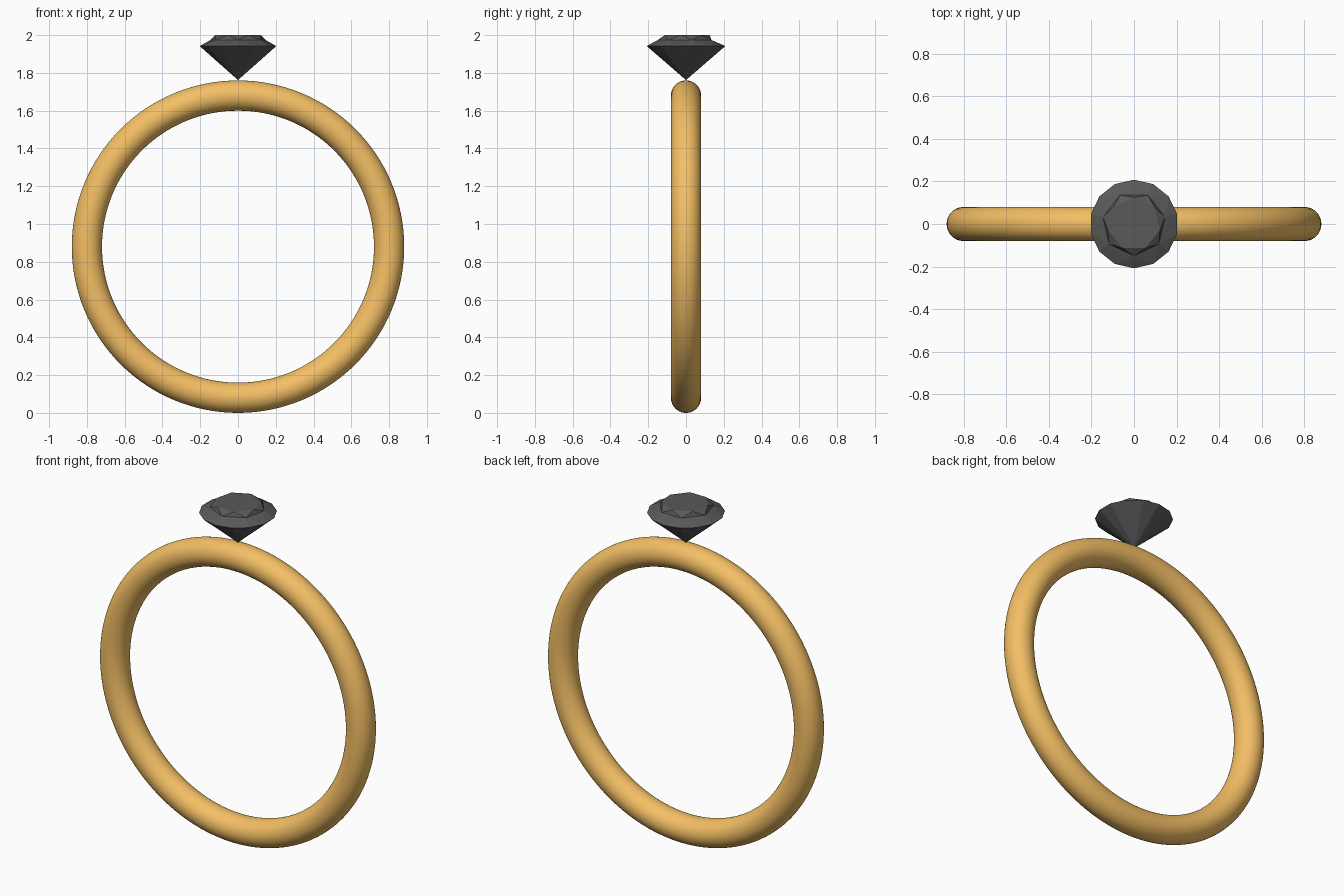
import bpy, bmesh
from math import pi, cos, sin

if "Cube" in bpy.data.objects:
    bpy.data.objects.remove(bpy.data.objects["Cube"])


def paint(obj, name, rgb):
    mat = bpy.data.materials.new(name)
    mat.diffuse_color = (*rgb, 1)
    mat.use_nodes = True
    mat.node_tree.nodes["Principled BSDF"].inputs["Base Color"].default_value = mat.diffuse_color
    obj.data.materials.append(mat)


# Band: smooth upright torus
bpy.ops.mesh.primitive_torus_add(major_radius=0.8, minor_radius=0.08, major_segments=128,
                                 minor_segments=48, location=(0, 0, 0.88), rotation=(pi / 2, 0, 0))
band = bpy.context.object
band.name = "ring_band"
bpy.ops.object.shade_smooth()
paint(band, "gold", (0.9, 0.52, 0.13))

# Gemstone: seven-fold cut with table, star facets, girdle and pointed pavilion
N = 7
STEP = 2 * pi / N
bm = bmesh.new()


def ring(count, radius, z, start):
    return [bm.verts.new((radius * cos(start + 2 * pi * i / count),
                          radius * sin(start + 2 * pi * i / count), z)) for i in range(count)]


table = ring(N, 0.125, 2.0, pi / 2)
star = ring(N, 0.15, 1.974, pi / 2 + STEP / 2)
girdle = ring(2 * N, 0.208, 1.942, pi / 2)
tip = bm.verts.new((0, 0, 1.762))

bm.faces.new(table)
for i in range(N):
    j = (i + 1) % N
    g0, g1, g2 = girdle[2 * i], girdle[2 * i + 1], girdle[2 * j]
    bm.faces.new((table[i], star[i], table[j]))         # star facet
    bm.faces.new((table[i], star[i - 1], star[i]))      # kite, upper half
    bm.faces.new((star[i - 1], g0, star[i]))            # kite, lower half
    bm.faces.new((star[i], g0, g1))                     # girdle facets
    bm.faces.new((star[i], g1, g2))
    bm.faces.new((tip, g1, g0))                         # pavilion facets
    bm.faces.new((tip, g2, g1))
bmesh.ops.recalc_face_normals(bm, faces=bm.faces)
mesh = bpy.data.meshes.new("gemstone")
bm.to_mesh(mesh)
bm.free()
gem = bpy.data.objects.new("gemstone", mesh)
bpy.context.collection.objects.link(gem)
paint(gem, "dark_stone", (0.1, 0.1, 0.1))
